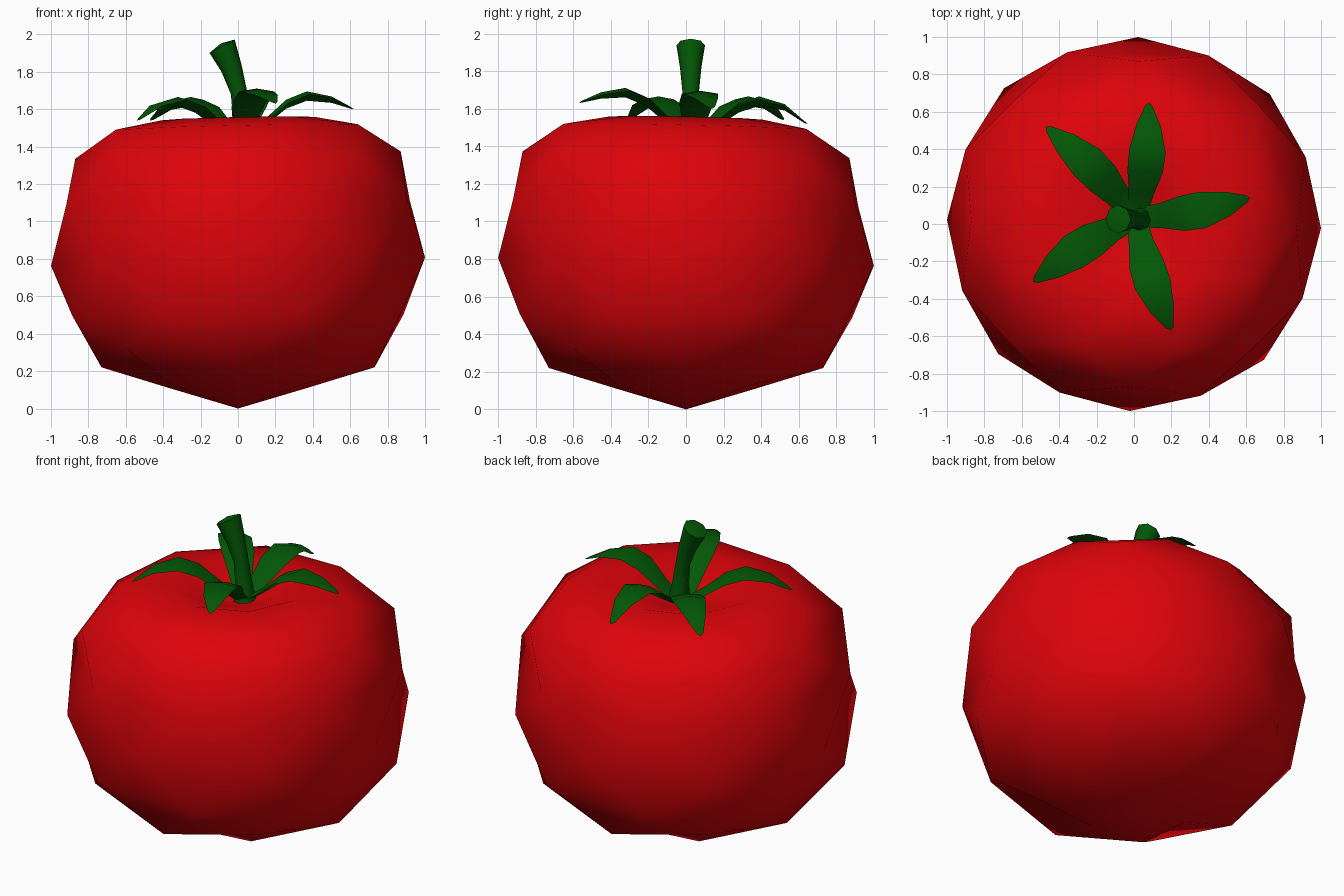
import bpy, bmesh
from math import sin, cos, pi, radians
from mathutils import Vector

if "Cube" in bpy.data.objects:
    bpy.data.objects.remove(bpy.data.objects["Cube"])


def material(name, rgb):
    m = bpy.data.materials.new(name)
    m.diffuse_color = (*rgb, 1)
    m.use_nodes = True
    m.node_tree.nodes["Principled BSDF"].inputs["Base Color"].default_value = m.diffuse_color
    return m


red = material("red_skin", (0.72, 0.001, 0.003))
green = material("green_leaf", (0.001, 0.095, 0.002))


def finish(bm, name, mat, angle):
    bmesh.ops.recalc_face_normals(bm, faces=bm.faces[:])
    me = bpy.data.meshes.new(name)
    bm.to_mesh(me)
    bm.free()
    me.materials.append(mat)
    ob = bpy.data.objects.new(name, me)
    bpy.context.collection.objects.link(ob)
    bpy.ops.object.select_all(action='DESELECT')
    ob.select_set(True)
    bpy.context.view_layer.objects.active = ob
    bpy.ops.object.shade_smooth_by_angle(angle=radians(angle))
    return ob


def loft(bm, rings, start, end, stagger=None):
    """Skin closed rings of points, closing both ends to a point.
    stagger holds 0/1 per ring: 1 means turned by half a step."""
    loops = [[bm.verts.new(p) for p in r] for r in rings]
    n = len(loops[0])
    stagger = stagger or [0] * len(loops)
    for k, (a, b) in enumerate(zip(loops, loops[1:])):
        for i in range(n):
            j = (i + 1) % n
            if stagger[k] == stagger[k + 1]:
                bm.faces.new((a[i], a[j], b[j], b[i]))
            elif stagger[k + 1]:
                bm.faces.new((a[i], a[j], b[i]))
                bm.faces.new((a[j], b[j], b[i]))
            else:
                bm.faces.new((a[i], b[j], b[i]))
                bm.faces.new((a[i], a[j], b[j]))
    for loop, tip in ((loops[0], start), (loops[-1], end)):
        v = bm.verts.new(tip)
        for i in range(n):
            bm.faces.new((loop[i], loop[(i + 1) % n], v))


# Fruit: eight-sided rings, some staggered; even and odd corners differ
# (even radius, even z, odd radius, odd z, stagger)
profile = [(0.37, 0.11, 0.50, 0.13, 0), (0.73, 0.22, 0.84, 0.33, 0),
           (0.95, 0.50, 0.95, 0.50, 1), (1.0, 0.785, 1.005, 0.785, 0),
           (0.985, 1.10, 0.985, 1.10, 1), (0.87, 1.355, 0.92, 1.33, 0),
           (0.70, 1.50, 0.70, 1.50, 1), (0.41, 1.55, 0.41, 1.55, 0),
           (0.17, 1.47, 0.17, 1.47, 0)]
rings = []
for r0, z0, r1, z1, s in profile:
    ring = []
    for i in range(8):
        r, z = (r1, z1) if i % 2 else (r0, z0)
        a = 2 * pi * (i + s / 2) / 8 - radians(1.3)
        x, y = r * cos(a), r * sin(a)
        lean = min(1, max(0, (z - 0.35) / 0.4))   # upper part leans slightly
        ring.append((x, y, z + lean * (0.022 * x - 0.021 * y)))
    rings.append(ring)
bm = bmesh.new()
loft(bm, rings, (0, 0, 0), (0, 0, 1.44), [p[4] for p in profile])
finish(bm, "fruit", red, 180)

# Stem: bent, flaring towards its cut end
path = [(0.035, 0.025, 1.43, 0.07), (0.022, 0.025, 1.56, 0.05),
        (0.005, 0.025, 1.69, 0.044), (-0.035, 0.025, 1.82, 0.057),
        (-0.085, 0.025, 1.937, 0.076)]
rings = []
for k, (x, y, z, r) in enumerate(path):
    lean = radians((0, 5, 12, 20, 28)[k])
    rings.append([(x + r * cos(2 * pi * i / 8) * cos(lean),
                   y + r * sin(2 * pi * i / 8),
                   z + r * cos(2 * pi * i / 8) * sin(lean)) for i in range(8)])
bm = bmesh.new()
loft(bm, rings, (0.035, 0.025, 1.42), (-0.092, 0.025, 1.952))
finish(bm, "stem", green, 45)

# Sepals: five arched, pointed leaves with a thin ridged section
centre = Vector((0.01, 0.035, 1.46))
# tip x, y, z and height of the arch
tips = [(0.62, 0.14, 1.60, 1.68), (0.08, 0.65, 1.52, 1.65),
        (-0.47, 0.52, 1.54, 1.65), (-0.54, -0.31, 1.54, 1.65),
        (0.20, -0.57, 1.63, 1.695)]
stations = [(0.05, 0.055), (0.22, 0.068), (0.40, 0.094), (0.58, 0.098),
            (0.80, 0.066), (0.97, 0.02)]   # position, half width
for n, (tx, ty, tz, top) in enumerate(tips):
    tip = Vector((tx, ty, tz))
    flat = Vector((tx - centre.x, ty - centre.y, 0))
    side = Vector((-flat.y, flat.x, 0)).normalized()
    heights = [centre.z, centre.z + 0.36 * (top - centre.z),
               centre.z + 0.80 * (top - centre.z), top,
               top - 0.28 * (top - tz), tz + 0.01]
    rings = []
    for (t, w), z in zip(stations, heights):
        p = centre + flat * t
        p.z = z
        p -= side * 0.022 * sin(pi * t)
        up = Vector((0, 0, 0.16 * w))
        rings.append([p + side * w, p + up, p - side * w, p - up * 2.2])
    bm = bmesh.new()
    loft(bm, rings, centre, tip)
    finish(bm, f"sepal_{n + 1}", green, 60)
